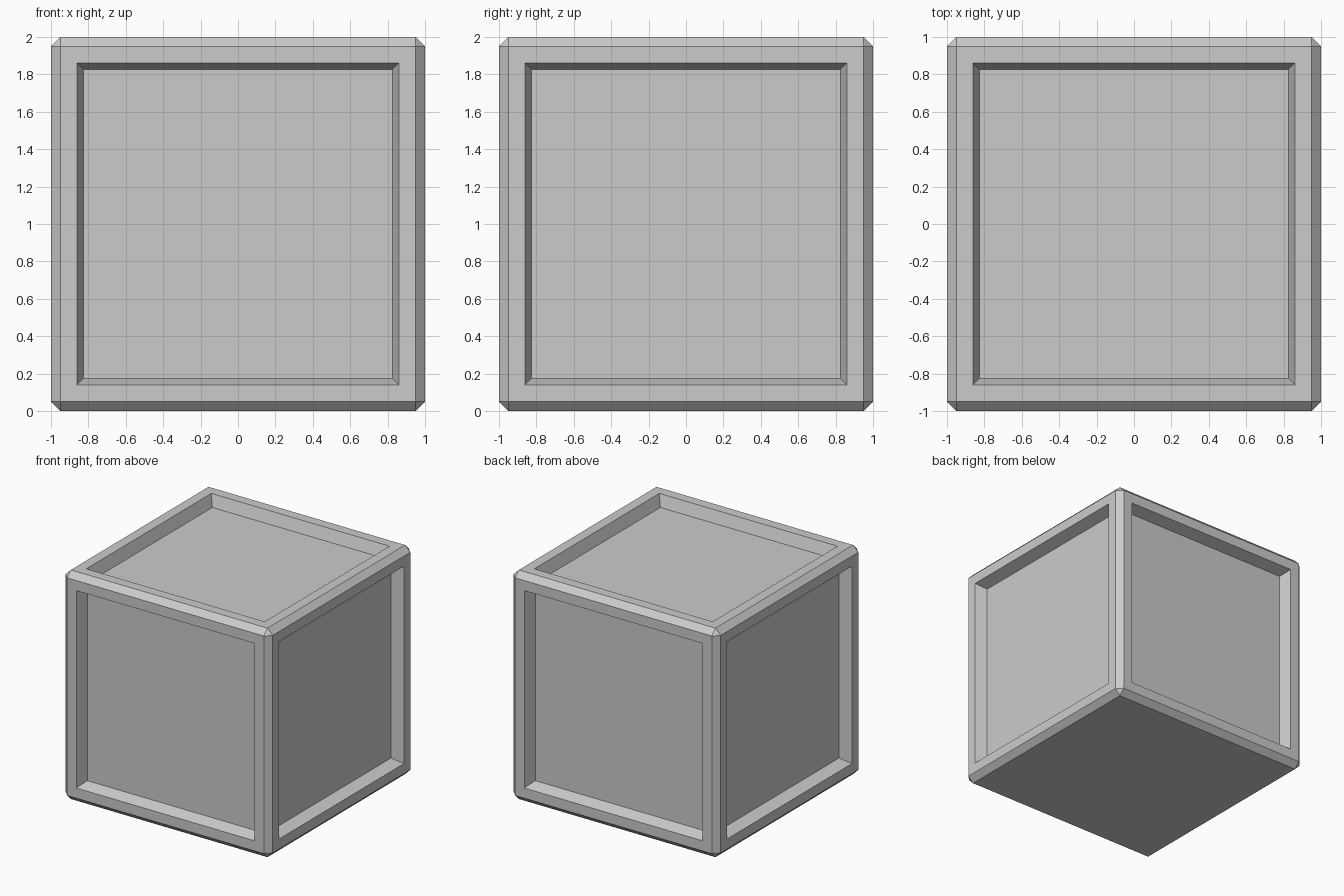
import bpy, bmesh
from mathutils import Matrix

if "Cube" in bpy.data.objects:
    bpy.data.objects.remove(bpy.data.objects["Cube"])

CHAMFER = 0.05   # edge bevel width
FRAME = 0.125    # flat rim around each panel
SLOPE = 0.05     # sideways run of the recess wall
DEPTH = 0.10     # recess depth

bm = bmesh.new()

# Chamfered cube standing on the ground
bmesh.ops.create_cube(bm, size=2.0, matrix=Matrix.Translation((0, 0, 1)))
bmesh.ops.bevel(bm, geom=bm.edges[:], offset=CHAMFER, offset_type='OFFSET',
                segments=1, profile=0.5, affect='EDGES')
bm.normal_update()

# Recessed panels on the four sides and the top; the base stays flat
panels = [f for f in bm.faces if f.calc_area() > 1 and f.normal.z > -0.5]
bmesh.ops.inset_individual(bm, faces=panels, thickness=FRAME, depth=0)
bmesh.ops.inset_individual(bm, faces=panels, thickness=SLOPE, depth=-DEPTH)
bm.normal_update()

mesh = bpy.data.meshes.new("panelled_crate")
bm.to_mesh(mesh)
bm.free()
bpy.context.collection.objects.link(bpy.data.objects.new("panelled_crate", mesh))
